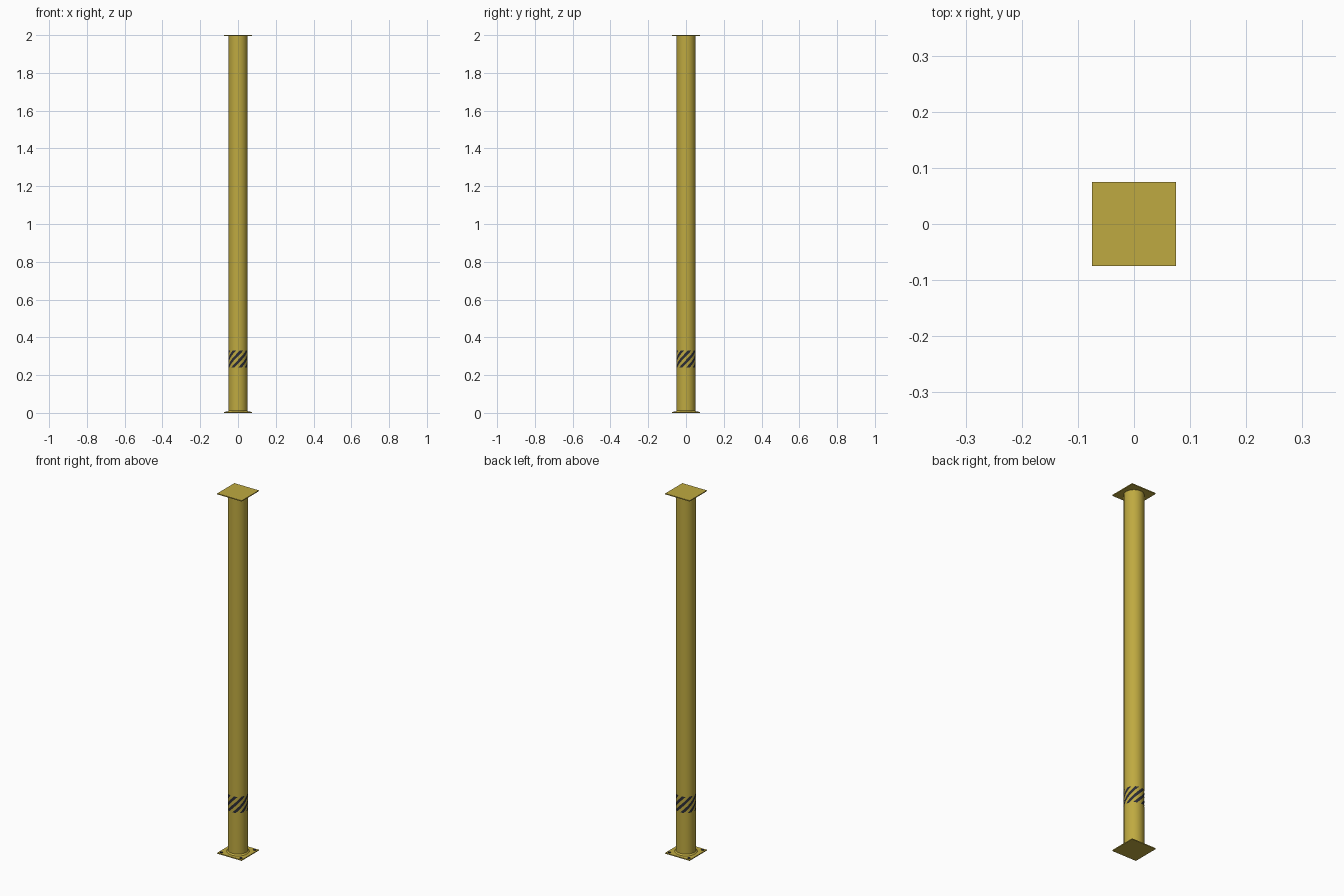
import bpy, bmesh, math

if "Cube" in bpy.data.objects:
    bpy.data.objects.remove(bpy.data.objects["Cube"])

R, SEG = 0.05, 64            # column radius and sides
PLATE, THICK = 0.15, 0.005   # end plates
BAND_LOW, BAND_HIGH, ROWS = 0.24, 0.33, 18


def material(name, rgb):
    m = bpy.data.materials.new(name)
    m.diffuse_color = (*rgb, 1)
    m.use_nodes = True
    m.node_tree.nodes["Principled BSDF"].inputs["Base Color"].default_value = m.diffuse_color
    return m


yellow = material("mustard yellow paint", (0.52, 0.40, 0.052))
dark = material("charcoal paint", (0.025, 0.026, 0.036))


def finish(bm, name, mats, smooth=False):
    bmesh.ops.recalc_face_normals(bm, faces=bm.faces)
    mesh = bpy.data.meshes.new(name)
    bm.to_mesh(mesh)
    bm.free()
    for m in mats:
        mesh.materials.append(m)
    ob = bpy.data.objects.new(name, mesh)
    bpy.context.collection.objects.link(ob)
    if smooth:
        bpy.ops.object.select_all(action='DESELECT')
        ob.select_set(True)
        bpy.context.view_layer.objects.active = ob
        bpy.ops.object.shade_smooth_by_angle(angle=math.radians(35))
    return ob


def plate(name, z):
    bm = bmesh.new()
    bmesh.ops.create_cube(bm, size=1)
    bmesh.ops.scale(bm, vec=(PLATE, PLATE, THICK), verts=bm.verts)
    bmesh.ops.translate(bm, vec=(0, 0, z), verts=bm.verts)
    return finish(bm, name, [yellow])


def cylinder(name, x, y, z, r1, r2, h, sides, mat, smooth):
    bm = bmesh.new()
    bmesh.ops.create_cone(bm, cap_ends=True, segments=sides,
                          radius1=r1, radius2=r2, depth=h)
    bmesh.ops.translate(bm, vec=(x, y, z + h / 2), verts=bm.verts)
    return finish(bm, name, [mat], smooth)


# column: the band rows twist one side per row, so the stripes slant
bm = bmesh.new()
levels = [(THICK, 0)]
levels += [(BAND_LOW + (BAND_HIGH - BAND_LOW) * k / ROWS, k) for k in range(ROWS + 1)]
levels += [(2 - THICK, ROWS)]
rings = []
for z, twist in levels:
    angles = [2 * math.pi * (i + twist) / SEG for i in range(SEG)]
    rings.append([bm.verts.new((R * math.cos(a), R * math.sin(a), z)) for a in angles])
for row, (low, high) in enumerate(zip(rings, rings[1:])):
    for i in range(SEG):
        j = (i + 1) % SEG
        face = bm.faces.new((low[i], low[j], high[j], high[i]))
        # four dark sides out of every eight, inside the band only
        face.material_index = int(1 <= row <= ROWS and i % 8 < 4)
finish(bm, "column", [yellow, dark], smooth=True)

# end plates
plate("base_plate", THICK / 2)
plate("top_plate", 2 - THICK / 2)

# weld collar round the foot of the column
cylinder("foot_weld", 0, 0, THICK, 0.057, R, 0.007, SEG, yellow, True)

# bolts at the base corners
for n, (sx, sy) in enumerate([(1, 1), (-1, 1), (-1, -1), (1, -1)], 1):
    cylinder(f"base_bolt_{n}", sx * 0.06, sy * 0.06, THICK, 0.007, 0.007, 0.003, 16, dark, True)
